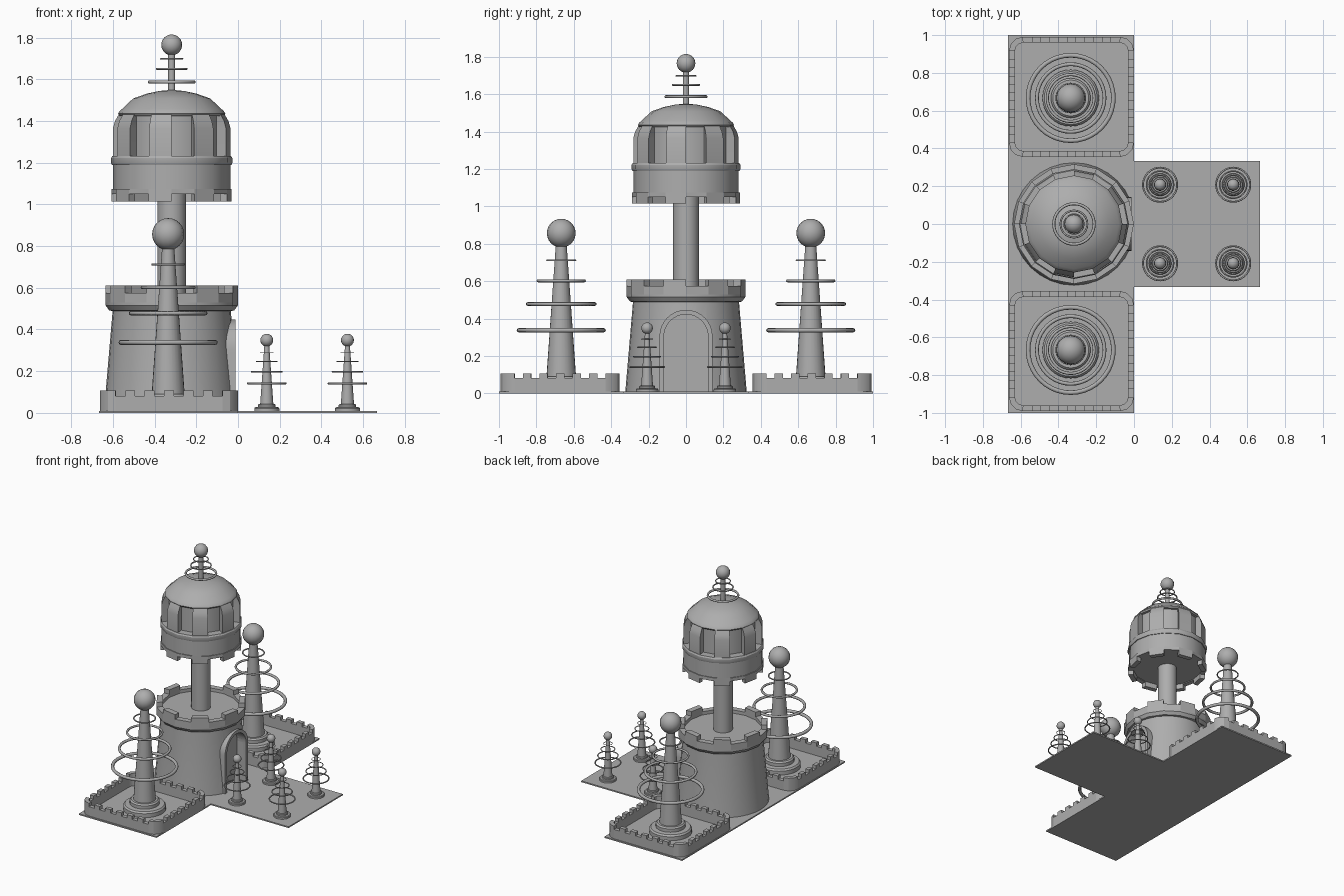
import bpy, bmesh, math
from math import sin, cos, pi, radians

if "Cube" in bpy.data.objects:
    bpy.data.objects.remove(bpy.data.objects["Cube"])

stone = bpy.data.materials.new("stone grey")
stone.diffuse_color = (0.42, 0.42, 0.42, 1)
stone.use_nodes = True
stone.node_tree.nodes["Principled BSDF"].inputs["Base Color"].default_value = stone.diffuse_color
CX = -0.318            # tower axis
STEP = 2 * pi / 16     # sixteen-sided crown and head


def finish(name, bm, smooth=35):
    bmesh.ops.remove_doubles(bm, verts=bm.verts, dist=1e-5)
    bmesh.ops.recalc_face_normals(bm, faces=bm.faces)
    me = bpy.data.meshes.new(name)
    bm.to_mesh(me)
    bm.free()
    ob = bpy.data.objects.new(name, me)
    bpy.context.collection.objects.link(ob)
    me.materials.append(stone)
    if smooth:
        bpy.ops.object.select_all(action='DESELECT')
        ob.select_set(True)
        bpy.context.view_layer.objects.active = ob
        bpy.ops.object.shade_smooth_by_angle(angle=radians(smooth))
    return ob


def lathe(name, profile, x, y, n=32, smooth=35):
    """Revolve (radius, z) points and cap both ends."""
    bm = bmesh.new()
    rings = [[bm.verts.new((x + r * cos(2 * pi * i / n), y + r * sin(2 * pi * i / n), z))
              for i in range(n)] for r, z in profile]
    for a, b in zip(rings, rings[1:]):
        for i in range(n):
            j = (i + 1) % n
            bm.faces.new((a[i], a[j], b[j], b[i]))
    bm.faces.new(rings[0])
    bm.faces.new(rings[-1])
    return finish(name, bm, smooth)


def hoop(name, x, y, z, r, tube):
    bm = bmesh.new()
    n, m = 40, 8
    v = [[bm.verts.new((x + (r + tube * cos(2 * pi * k / m)) * cos(2 * pi * i / n),
                        y + (r + tube * cos(2 * pi * k / m)) * sin(2 * pi * i / n),
                        z + tube * sin(2 * pi * k / m))) for k in range(m)] for i in range(n)]
    for i in range(n):
        for k in range(m):
            a, b = (i + 1) % n, (k + 1) % m
            bm.faces.new((v[i][k], v[a][k], v[a][b], v[i][b]))
    return finish(name, bm, 60)


def ball(name, x, y, z, r):
    bm = bmesh.new()
    bmesh.ops.create_uvsphere(bm, u_segments=16, v_segments=12, radius=r)
    bmesh.ops.translate(bm, verts=bm.verts, vec=(x, y, z))
    return finish(name, bm, 60)


def crown(name, outer, inner, z0, heights):
    """Closed wall whose top steps between the given heights."""
    bm = bmesh.new()
    n = len(outer)

    def quad(*pts):
        bm.faces.new([bm.verts.new(p) for p in pts])
    for i in range(n):
        j = (i + 1) % n
        (a, b), (c, d) = (outer[i], outer[j]), (inner[i], inner[j])
        h, h2 = heights[i], heights[j]
        quad((*a, z0), (*b, z0), (*b, h), (*a, h))
        quad((*d, z0), (*c, z0), (*c, h), (*d, h))
        quad((*a, h), (*b, h), (*d, h), (*c, h))
        quad((*c, z0), (*d, z0), (*b, z0), (*a, z0))
        if h != h2:
            quad((*b, h), (*b, h2), (*d, h2), (*d, h))
    return finish(name, bm, 30)


def circle(r, n=16):
    return [(CX + r * cos(2 * pi * i / n), r * sin(2 * pi * i / n)) for i in range(n)]


def rounded(cx, cy, hx, hy, rad, n=11):
    """Rounded rectangle: three corner segments, then n wall segments, four times."""
    pts, corners = [], []
    for k, (sx, sy) in enumerate(((1, 1), (-1, 1), (-1, -1), (1, -1))):
        corners.append([(cx + sx * (hx - rad) + rad * cos(k * pi / 2 + t * pi / 6),
                         cy + sy * (hy - rad) + rad * sin(k * pi / 2 + t * pi / 6)) for t in range(4)])
    for k in range(4):
        a, b = corners[k][3], corners[(k + 1) % 4][0]
        pts += corners[k]
        pts += [(a[0] + (b[0] - a[0]) * t / n, a[1] + (b[1] - a[1]) * t / n) for t in range(1, n)]
    return pts


def spire(name, x, y, s):
    """Tapered mast with pedestal, four hoops and a ball."""
    def z(h):
        return 0.01 + s * (h - 0.01)
    lathe(name + "_pedestal", [(r * s, z(h)) for r, h in
          ((.15, .01), (.15, .04), (.14, .052), (.105, .055), (.105, .08), (.095, .09), (.07, .09))], x, y)
    lathe(name + "_mast", [(.084 * s, z(.02)), (.028 * s, z(.81))], x, y, 24)
    for h, r, t in ((.338, .226, .012), (.478, .179, .010), (.602, .124, .008), (.712, .076, .005)):
        hoop(name + "_hoop", x, y, z(h), r * s, t * s)
    ball(name + "_ball", x, y, z(.857), .077 * s)


def arch(r, spring, n=16):
    return ([(-r, 0.002)] + [(-r * cos(pi * i / n), spring + r * sin(pi * i / n)) for i in range(n + 1)]
            + [(r, 0.002)])


# ground plate, T-shaped
bm = bmesh.new()
plan = ((-.667, -1), (0, -1), (0, -.333), (.667, -.333), (.667, .333), (0, .333), (0, 1), (-.667, 1))
f = bm.faces.new([bm.verts.new((x, y, 0)) for x, y in plan])
ext = bmesh.ops.extrude_face_region(bm, geom=[f])["geom"]
bmesh.ops.translate(bm, verts=[v for v in ext if isinstance(v, bmesh.types.BMVert)], vec=(0, 0, .01))
finish("ground_plate", bm, 0)

# walled gardens with big spires
for side in (-1, 1):
    c = (-.331, side * .673)
    crown("garden_wall", rounded(*c, .331, .318, .075), rounded(*c, .300, .287, .045), .005,
          ([.108] * 3 + [.082 if i % 2 == 0 else .108 for i in range(11)]) * 4)
    spire("big_spire", -.335, side * .667, 1)

# small spires on the forecourt
for x in (.138, .525):
    for y in (-.208, .208):
        spire("small_spire", x, y, .4)

# round tower
tower = lathe("tower", [(.325, .005), (.283, .495), (.283, .55)], CX, 0)

# doorway recess
bm = bmesh.new()
pts = arch(.118, .305)
f0, f1 = [[bm.verts.new((x, y, z)) for y, z in pts] for x in (-.09, .1)]
bm.faces.new(f0)
bm.faces.new(f1)
for i in range(len(pts)):
    j = (i + 1) % len(pts)
    bm.faces.new((f0[i], f0[j], f1[j], f1[i]))
cutter = finish("door_cutter", bm, 0)
cutter.hide_render = True
cutter.hide_set(True)
mod = tower.modifiers.new("doorway", 'BOOLEAN')
mod.operation = 'DIFFERENCE'
mod.solver = 'EXACT'
mod.object = cutter

# door frame
bm = bmesh.new()
loops = [[bm.verts.new((x, y, z)) for y, z in arch(r, .305)]
         for x, r in ((-.1, .142), (-.012, .142), (-.012, .118), (-.1, .118))]
for a, b in zip(loops, loops[1:] + loops[:1]):
    for i in range(len(a) - 1):
        bm.faces.new((a[i], a[i + 1], b[i + 1], b[i]))
for e in (0, -1):
    bm.faces.new([lp[e] for lp in loops])
finish("door_frame", bm, 30)

# battlements on the tower; every other side is low
low = [i % 2 == 0 for i in range(16)]
lathe("tower_rim", [(.283, .488), (.30, .492), (.317, .515), (.317, .53), (.27, .53)], CX, 0, 16)
crown("tower_battlement", circle(.317), circle(.272), .53, [.575 if l else .61 for l in low])

# column and head
lathe("column", [(.069, .54), (.069, 1.07)], CX, 0, 24)
crown("head_skirt", circle(.288), circle(.25), 1.075, [1.05 if l else 1.015 for l in low])
lathe("head_drum", [(.27, 1.055), (.282, 1.075), (.282, 1.19), (.287, 1.19), (.291, 1.2), (.291, 1.222),
                    (.285, 1.232), (.23, 1.232), (.23, 1.43)], CX, 0, 16, 30)

# pillars between the windows
bm = bmesh.new()
for k in range(1, 16, 2):
    rings = []
    for r, z in ((.282, 1.225), (.282, 1.365), (.272, 1.40), (.252, 1.435)):
        rings.append([bm.verts.new((CX + q * cos(t * STEP), q * sin(t * STEP), z))
                      for q, t in ((r, k), (r, k + 1), (.222, k + .88), (.222, k + .12))])
    for a, b in zip(rings, rings[1:]):
        for i in range(4):
            j = (i + 1) % 4
            bm.faces.new((a[i], a[j], b[j], b[i]))
    bm.faces.new(rings[0])
    bm.faces.new(rings[-1])
finish("head_pillars", bm, 20)

# roof dome
lathe("roof_dome", [(.22, 1.425), (.25, 1.425), (.257, 1.435), (.25, 1.448), (.238, 1.458), (.185, 1.508),
                    (.12, 1.531), (.06, 1.544), (.018, 1.548)], CX, 0, 16, 40)

# antenna
lathe("antenna", [(.017, 1.54), (.017, 1.73)], CX, 0, 12)
for z, r, t in ((1.587, .107, .008), (1.65, .071, .005), (1.698, .052, .004)):
    hoop("antenna_hoop", CX, 0, z, r, t)
ball("antenna_ball", CX, 0, 1.765, .05)
